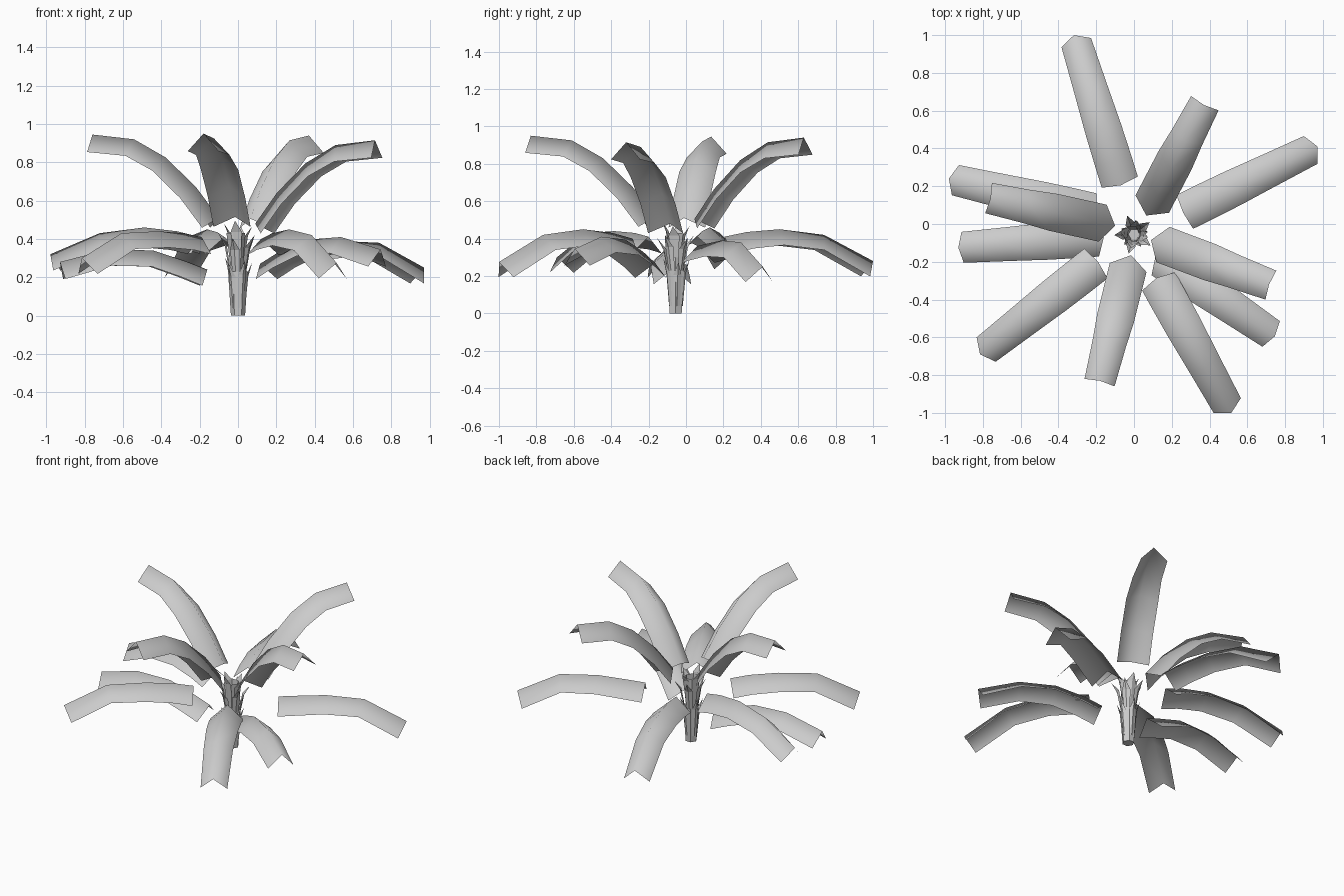
import bpy, math
from mathutils import Vector

if "Cube" in bpy.data.objects:
    bpy.data.objects.remove(bpy.data.objects["Cube"])

grey = bpy.data.materials.new("pale_grey")
grey.diffuse_color = (0.6, 0.6, 0.6, 1)
grey.use_nodes = True
grey.node_tree.nodes["Principled BSDF"].inputs["Base Color"].default_value = grey.diffuse_color
CENTRE = Vector((0, -0.055, 0))


def make(name, verts, faces, smooth):
    me = bpy.data.meshes.new(name)
    me.from_pydata(verts, [], faces)
    me.materials.append(grey)
    for p in me.polygons:
        p.use_smooth = smooth
    me.update()
    ob = bpy.data.objects.new(name, me)
    bpy.context.collection.objects.link(ob)
    return ob


def leaf(name, base, tip, heights, stops, widths, drops):
    """Arched leaf: a ridge line with two sides folded down square to the path."""
    a, b = Vector((*base, 0)), Vector((*tip, 0))
    ridge = [a.lerp(b, t) + Vector((0, 0, z)) for t, z in zip(stops, heights)]
    side = Vector((0, 0, 1)).cross(b - a).normalized()
    verts, faces = [], []
    for i, p in enumerate(ridge):
        run = (ridge[min(i + 1, len(ridge) - 1)] - ridge[max(i - 1, 0)]).normalized()
        up = run.cross(side)
        w, drop = widths[i], drops[i]
        verts += [p + side * w - up * drop, p, p - side * w - up * drop]
    for i in range(len(ridge) - 1):
        k = 3 * i
        faces += [(k, k + 1, k + 4, k + 3), (k + 1, k + 2, k + 5, k + 4)]
    return make(name, verts, faces, True)


# Four tall upright leaves
TALL = [((-0.10, -0.01), (-0.76, 0.135), 0.0), ((0.065, 0.045), (0.37, 0.63), -0.005),
        ((0.09, -0.085), (0.715, -0.32), -0.03), ((-0.015, -0.165), (-0.18, -0.83), 0.005)]
for i, (base, tip, dz) in enumerate(TALL):
    zs = [z + dz for z in (0.51, 0.67, 0.825, 0.92, 0.945)]
    leaf(f"tall_leaf_{i + 1}", base, tip, zs, (0, 0.18, 0.42, 0.67, 1),
         (0.1, 0.1, 0.1, 0.09, 0.082), (0.085, 0.085, 0.085, 0.09, 0.092))

# Seven low drooping leaves
LOW = [((-0.07, 0.205), (-0.318, 1.0), (0.41, 0.435, 0.45, 0.42, 0.28)),
       ((0.26, 0.06), (0.972, 0.41), (0.36, 0.373, 0.39, 0.38, 0.25)),
       ((-0.2, 0.06), (-0.98, 0.24), (0.41, 0.44, 0.46, 0.43, 0.32)),
       ((-0.16, -0.07), (-0.93, -0.125), (0.24, 0.285, 0.34, 0.345, 0.28)),
       ((-0.19, -0.2), (-0.815, -0.69), (0.41, 0.43, 0.44, 0.43, 0.30)),
       ((0.115, -0.165), (0.745, -0.595), (0.27, 0.33, 0.395, 0.41, 0.345)),
       ((0.12, -0.285), (0.515, -1.0), (0.40, 0.43, 0.45, 0.42, 0.275))]
for i, (base, tip, zs) in enumerate(LOW):
    leaf(f"low_leaf_{i + 1}", base, tip, zs, (0, 0.15, 0.37, 0.67, 1),
         (0.1, 0.1, 0.098, 0.09, 0.082), (0.09, 0.088, 0.085, 0.085, 0.092))


def tube(name, z0, r0, z1, r1, shift=0.0, n=6):
    """Flared open sheath with a closed foot."""
    verts = []
    for z, r, s in ((z0, r0, 0), (z1, r1, shift)):
        for k in range(n):
            t = math.tau * (k + 0.5) / n - math.pi / 2
            verts.append(CENTRE + Vector((r * math.cos(t) + s, r * math.sin(t), z)))
    faces = [(k, (k + 1) % n, n + (k + 1) % n, n + k) for k in range(n)]
    faces.append(tuple(reversed(range(n))))
    make(name, verts, faces, False)


# Nested stem sheaths
tube("lower_sheath", 0.0, 0.037, 0.23, 0.052)
tube("middle_sheath", 0.17, 0.03, 0.43, 0.048, -0.012)


def husk(name, angle, z0, z1, r0, r1, w):
    """Broad folded blade with a short point, leaning out from the stem."""
    out = Vector((math.cos(angle), math.sin(angle), 0))
    side = Vector((-out.y, out.x, 0))
    up = Vector((0, 0, 1))
    mid = z0 * 0.3 + z1 * 0.7
    rm = r0 * 0.55 + r1 * 0.45
    verts = [CENTRE + v for v in (
        out * (r0 - 0.006) - side * w * 0.7 + up * z0, out * r0 + up * z0,
        out * (r0 - 0.006) + side * w * 0.7 + up * z0,
        out * (rm - 0.01) - side * w + up * mid, out * rm + up * mid,
        out * (rm - 0.01) + side * w + up * mid, out * r1 + up * z1)]
    make(name, verts, [(0, 1, 4, 3), (1, 2, 5, 4), (3, 4, 6), (4, 5, 6)], False)


# Rings of pointed husks
for ring, (z0, z1, r0, r1, n, w) in enumerate(
        [(0.04, 0.29, 0.038, 0.075, 5, 0.022), (0.2, 0.42, 0.04, 0.105, 5, 0.026),
         (0.3, 0.48, 0.035, 0.075, 4, 0.03)]):
    for k in range(n):
        husk(f"husk_{ring + 1}_{k + 1}", math.tau * (k + 0.37 * ring) / n + 0.2,
             z0, z1 + 0.015 * (k % 3 - 1), r0, r1, w)
